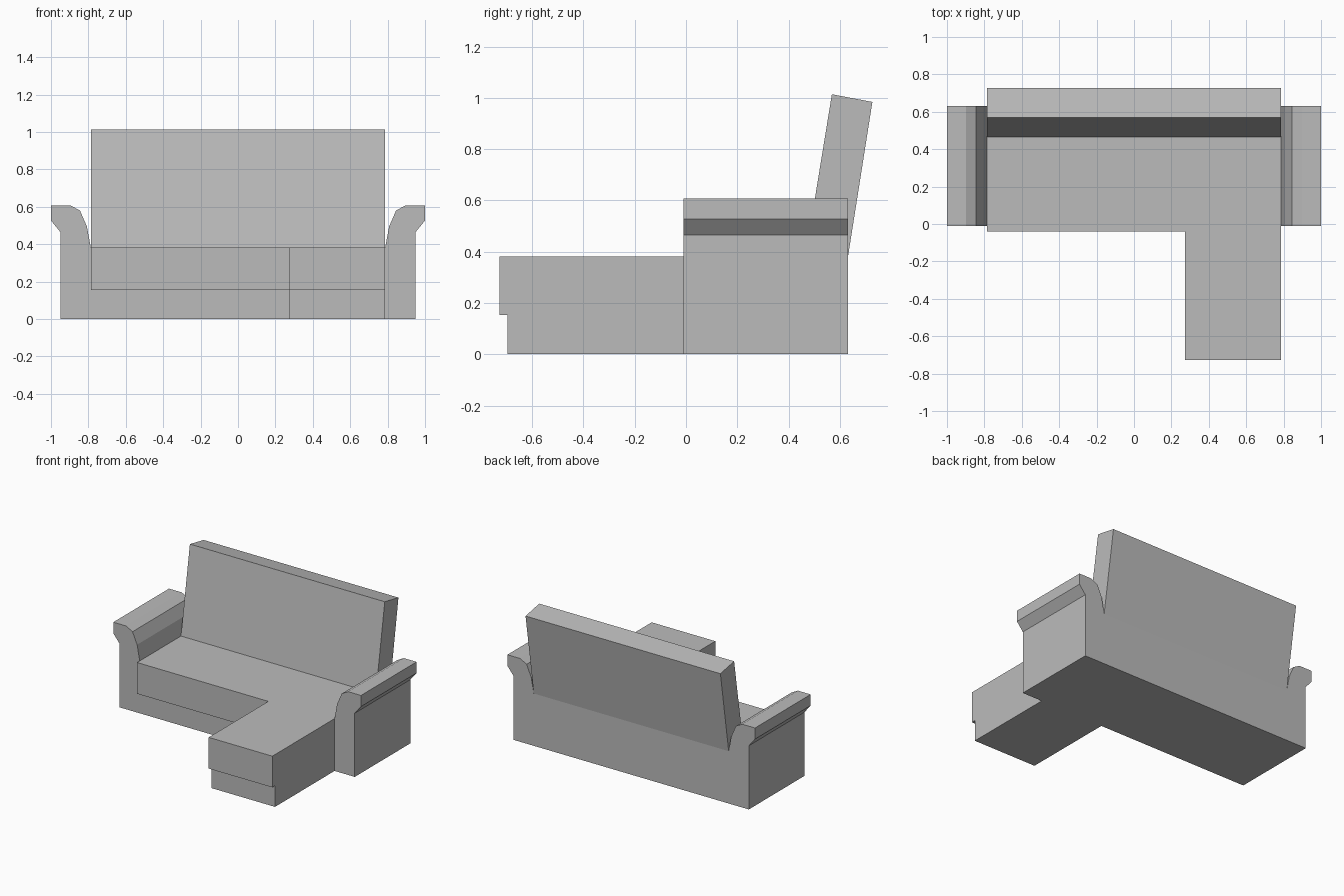
import bpy
import bmesh
from mathutils import Vector

cube = bpy.data.objects.get("Cube")
if cube:
    bpy.data.objects.remove(cube, do_unlink=True)

# Single upholstery colour
fabric = bpy.data.materials.new("grey fabric")
fabric.use_nodes = True
colour = (0.5, 0.5, 0.5, 1)
fabric.diffuse_color = colour
fabric.node_tree.nodes["Principled BSDF"].inputs["Base Color"].default_value = colour


def prism(name, outline, place, start, end):
    """Extrude a flat outline from start to end; place maps (u, v, depth) to x, y, z."""
    bm = bmesh.new()
    face = bm.faces.new([bm.verts.new(place(u, v, start)) for u, v in outline])
    extruded = bmesh.ops.extrude_face_region(bm, geom=[face])["geom"]
    verts = [g for g in extruded if isinstance(g, bmesh.types.BMVert)]
    shift = Vector(place(0, 0, end)) - Vector(place(0, 0, start))
    bmesh.ops.translate(bm, verts=verts, vec=shift)
    bmesh.ops.recalc_face_normals(bm, faces=bm.faces)
    mesh = bpy.data.meshes.new(name)
    bm.to_mesh(mesh)
    bm.free()
    mesh.materials.append(fabric)
    obj = bpy.data.objects.new(name, mesh)
    bpy.context.collection.objects.link(obj)
    return obj


def along_x(u, v, d):
    return (d, u, v)


def along_y(u, v, d):
    return (u, d, v)


def along_z(u, v, d):
    return (u, v, d)


HALF = 0.787        # half width between the arms
CHAISE = 0.273      # inner side of the chaise
FRONT, BACK = -0.01, 0.632
BASE_TOP, SEAT_TOP = 0.154, 0.382


def l_shape(front, chaise_front):
    return [(-HALF, BACK), (-HALF, front), (CHAISE, front),
            (CHAISE, chaise_front), (HALF, chaise_front), (HALF, BACK)]


# L-shaped plinth and the cushion overhanging it
prism("base", l_shape(FRONT, -0.697), along_z, 0, BASE_TOP)
prism("seat_cushion", l_shape(-0.04, -0.728), along_z, BASE_TOP, SEAT_TOP)

# Scrolled arms, mirrored left and right
arm = [(HALF, 0), (0.95, 0), (0.95, 0.465), (1, 0.527), (1, 0.608), (0.897, 0.608),
       (0.845, 0.58), (0.808, 0.495), (HALF, SEAT_TOP)]
for name, side in (("left_arm", 1), ("right_arm", -1)):
    prism(name, [(side * x, z) for x, z in arm], along_y, FRONT, BACK)

# Reclined backrest
prism("backrest", [(0.466, SEAT_TOP), (0.569, 1.014), (0.727, 0.984), (BACK, SEAT_TOP)],
      along_x, -HALF, HALF)
